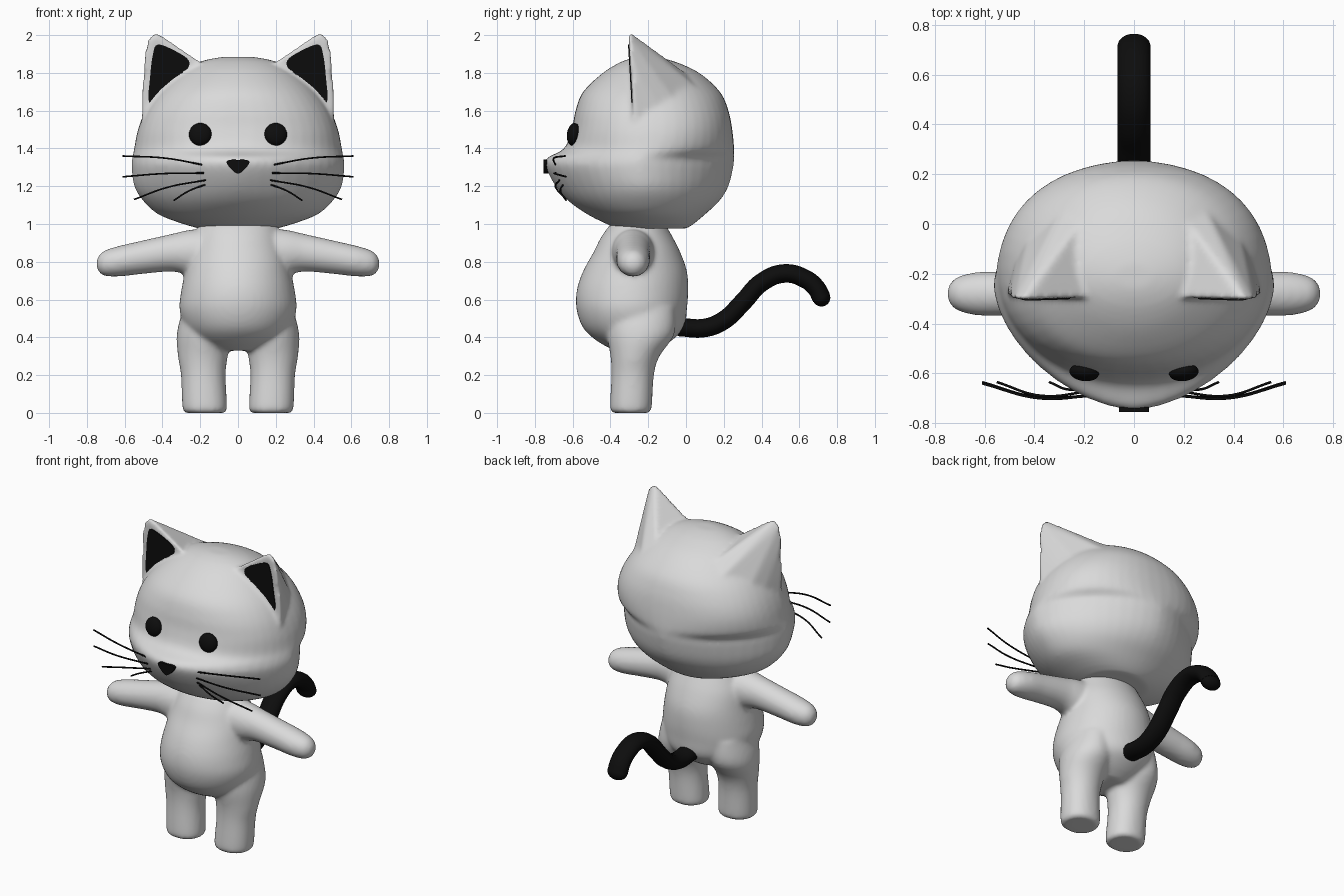
import bpy, bmesh, math
from mathutils import Vector

cube = bpy.data.objects.get("Cube")
if cube:
    bpy.data.objects.remove(cube, do_unlink=True)


def make_material(name, value):
    mat = bpy.data.materials.new(name)
    mat.use_nodes = True
    colour = (value, value, value, 1)
    mat.diffuse_color = colour
    bsdf = next(n for n in mat.node_tree.nodes if n.type == 'BSDF_PRINCIPLED')
    bsdf.inputs["Base Color"].default_value = colour
    return mat


FUR = make_material("pale fur", 0.7)
BLACK = make_material("black", 0.004)


def add_object(name, data, mat):
    obj = bpy.data.objects.new(name, data)
    bpy.context.scene.collection.objects.link(obj)
    data.materials.append(mat)
    return obj


def mesh_object(name, bm, mat, smooth=True):
    bmesh.ops.recalc_face_normals(bm, faces=bm.faces[:])
    mesh = bpy.data.meshes.new(name)
    bm.to_mesh(mesh)
    bm.free()
    for poly in mesh.polygons:
        poly.use_smooth = smooth
    return add_object(name, mesh, mat)


def spline(points, steps, closed=False):
    """Catmull-Rom curve through tuples of any length."""
    n = len(points)
    pick = (lambda i: points[i % n]) if closed else (lambda i: points[max(0, min(n - 1, i))])
    result = []
    for i in range(n if closed else n - 1):
        quad = [pick(i + k) for k in (-1, 0, 1, 2)]
        for s in range(steps):
            t = s / steps
            result.append(tuple(
                b + t * (c - a + t * (2 * a - 5 * b + 4 * c - d + t * (3 * (b - c) + d - a))) / 2
                for a, b, c, d in zip(*quad)))
    if not closed:
        result.append(points[-1])
    return result


def loft(bm, rows, place, sides=48):
    """Rows: station, half width, front, back, roundness, sideways centre."""
    rings = []
    for h, w, front, back, power, shift in spline(rows, 4):
        mid, depth = (front + back) / 2, (back - front) / 2
        ring = []
        for i in range(sides):
            c, s = math.cos(math.tau * i / sides), math.sin(math.tau * i / sides)
            u = shift + w * math.copysign(abs(c) ** (2 / power), c)
            v = mid + depth * math.copysign(abs(s) ** (2 / power), s)
            ring.append(bm.verts.new(place(u, v, h)))
        rings.append(ring)
    for a, b in zip(rings, rings[1:]):
        for i in range(sides):
            j = (i + 1) % sides
            bm.faces.new((a[i], a[j], b[j], b[i]))
    bm.faces.new(rings[0])
    bm.faces.new(rings[-1])


def blend(obj, voxel, rounds):
    """Fuse overlapping shells into one soft skin."""
    remesh = obj.modifiers.new("fuse", 'REMESH')
    remesh.mode = 'VOXEL'
    remesh.voxel_size = voxel
    remesh.use_smooth_shade = True
    soft = obj.modifiers.new("soften", 'SMOOTH')
    soft.factor = 0.5
    soft.iterations = rounds


def upright(u, v, h):
    return (u, v, h)


def ear_plane(z):
    return -0.305 + (2 - z) * 0.06


# Head with pointed ears
bm = bmesh.new()
loft(bm, [
    (0.975, 0.2, -0.36, 0.0, 2, 0),
    (1.0, 0.29, -0.42, 0.04, 2, 0),
    (1.05, 0.42, -0.52, 0.1, 1.9, 0),
    (1.12, 0.5, -0.62, 0.175, 1.8, 0),
    (1.2, 0.55, -0.69, 0.225, 1.7, 0),
    (1.3, 0.563, -0.742, 0.25, 1.7, 0),
    (1.35, 0.56, -0.735, 0.255, 1.7, 0),
    (1.4, 0.55, -0.645, 0.255, 2, 0),
    (1.5, 0.53, -0.605, 0.245, 2.2, 0),
    (1.6, 0.49, -0.585, 0.225, 2.2, 0),
    (1.7, 0.42, -0.545, 0.18, 2.1, 0),
    (1.8, 0.31, -0.44, 0.07, 2, 0),
    (1.86, 0.2, -0.34, -0.06, 2, 0),
    (1.885, 0.08, -0.26, -0.16, 2, 0),
], upright)
EAR_FRONT = [(0.515, 1.55), (0.51, 1.7), (0.5, 1.88), (0.48, 1.99), (0.45, 2.025),
             (0.42, 2.01), (0.3, 1.925), (0.2, 1.86), (0.3, 1.65)]
EAR_BACK = [(0.47, -0.12, 1.58), (0.42, -0.02, 1.6), (0.29, 0.06, 1.72), (0.22, 0.0, 1.8)]
for side in (-1, 1):
    points = [(x, ear_plane(z), z) for x, z in EAR_FRONT] + EAR_BACK
    hull = [bm.verts.new((side * x, y, z)) for x, y, z in points]
    bmesh.ops.convex_hull(bm, input=hull)
blend(mesh_object("head", bm, FUR), 0.014, 7)

# Torso, legs and arms as one soft body
bm = bmesh.new()
loft(bm, [
    (0.33, 0.12, -0.38, -0.16, 2, 0),
    (0.38, 0.22, -0.47, -0.08, 2, 0),
    (0.45, 0.28, -0.545, -0.01, 2, 0),
    (0.55, 0.31, -0.58, 0.005, 2, 0),
    (0.65, 0.3, -0.578, 0.012, 2, 0),
    (0.75, 0.28, -0.545, 0.005, 2, 0),
    (0.85, 0.26, -0.49, -0.03, 2, 0),
    (0.93, 0.23, -0.45, -0.07, 2, 0),
    (1.0, 0.2, -0.4, -0.11, 2, 0),
], upright)
LEG = [
    (0, 0.1, -0.385, -0.2, 2.2, 0.175),
    (0.025, 0.118, -0.402, -0.182, 2.2, 0.176),
    (0.2, 0.118, -0.395, -0.17, 2.1, 0.184),
    (0.3, 0.132, -0.4, -0.14, 2, 0.186),
    (0.42, 0.142, -0.42, -0.06, 2, 0.182),
    (0.56, 0.11, -0.42, -0.06, 2, 0.18),
]
ARM = [
    (0.1, 0.12, -0.4, -0.16, 2, 0.86),
    (0.25, 0.12, -0.39, -0.17, 2, 0.85),
    (0.35, 0.1, -0.375, -0.185, 2, 0.848),
    (0.5, 0.089, -0.37, -0.19, 2, 0.825),
    (0.63, 0.081, -0.367, -0.193, 2, 0.803),
    (0.71, 0.066, -0.347, -0.213, 2, 0.792),
    (0.74, 0.038, -0.318, -0.242, 2, 0.79),
    (0.75, 0.012, -0.292, -0.268, 2, 0.79),
]
for side in (-1, 1):
    loft(bm, LEG, lambda u, v, h: (side * u, v, h), 32)
    loft(bm, ARM, lambda u, v, h: (side * h, v, u), 32)
blend(mesh_object("body", bm, FUR), 0.013, 8)


def plate(name, outline, side, surface, depth, steps=4):
    """Thin slab facing the front, following a rounded outline."""
    bm = bmesh.new()
    ring = spline(outline, steps, closed=True)
    front = [bm.verts.new((side * x, surface(z), z)) for x, z in ring]
    back = [bm.verts.new(v.co + Vector((0, depth, 0))) for v in front]
    bm.faces.new(front)
    bm.faces.new(back)
    for i in range(len(ring)):
        j = (i + 1) % len(ring)
        bm.faces.new((front[i], front[j], back[j], back[i]))
    return mesh_object(name, bm, BLACK, smooth=False)


def ball(name, centre, scale):
    bm = bmesh.new()
    bmesh.ops.create_uvsphere(bm, u_segments=32, v_segments=16, radius=1)
    obj = mesh_object(name, bm, BLACK)
    obj.location, obj.scale = centre, scale
    return obj


def tube(name, points, radius, sides):
    curve = bpy.data.curves.new(name, 'CURVE')
    curve.dimensions = '3D'
    curve.bevel_depth = radius
    curve.bevel_resolution = sides
    curve.use_fill_caps = True
    curve.resolution_u = 8
    path = curve.splines.new('BEZIER')
    path.bezier_points.add(len(points) - 1)
    for knot, point in zip(path.bezier_points, points):
        knot.co = point
        knot.handle_left_type = knot.handle_right_type = 'AUTO'
    return add_object(name, curve, BLACK)


# Inner ears, eyes and whiskers on both sides
INNER_EAR = [(0.468, 1.64), (0.465, 1.78), (0.45, 1.9), (0.425, 1.95), (0.34, 1.92),
             (0.26, 1.865), (0.28, 1.8), (0.37, 1.7)]
WHISKERS = [  # start, middle, end
    [(0.17, -0.69, 1.31), (0.38, -0.7, 1.348), (0.61, -0.64, 1.36)],
    [(0.18, -0.69, 1.27), (0.39, -0.695, 1.267), (0.61, -0.635, 1.25)],
    [(0.17, -0.67, 1.232), (0.37, -0.69, 1.195), (0.55, -0.635, 1.13)],
    [(0.17, -0.65, 1.21), (0.26, -0.665, 1.175), (0.34, -0.635, 1.125)],
]
for side, label in ((1, "left"), (-1, "right")):
    plate(f"{label}_inner_ear", INNER_EAR, side, lambda z: ear_plane(z) - 0.005, 0.008)
    eye = ball(f"{label}_eye", (side * 0.2, -0.596, 1.475), (0.06, 0.034, 0.06))
    eye.rotation_euler = (-0.15, 0, side * 0.12)
    for number, path in enumerate(WHISKERS, 1):
        tube(f"{label}_whisker_{number}", [(side * x, y, z) for x, y, z in path], 0.005, 1)

# Nose
plate("nose", [(-0.05, 1.338), (0, 1.34), (0.05, 1.338), (0.058, 1.318), (0.015, 1.272),
               (-0.015, 1.272), (-0.058, 1.318)], 1, lambda z: -0.754, 0.06)

# Tail, slightly wider than tall, with a round tip
TAIL = [(-0.04, 0.455), (0.1, 0.45), (0.2, 0.49), (0.3, 0.585), (0.4, 0.69),
        (0.52, 0.738), (0.63, 0.71), (0.69, 0.66), (0.717, 0.61)]
tail = tube("tail", [(0, y, z) for y, z in TAIL], 0.049, 6)
tail.scale.x = 1.35
ball("tail_tip", (0, 0.717, 0.61), (0.065, 0.047, 0.047))
